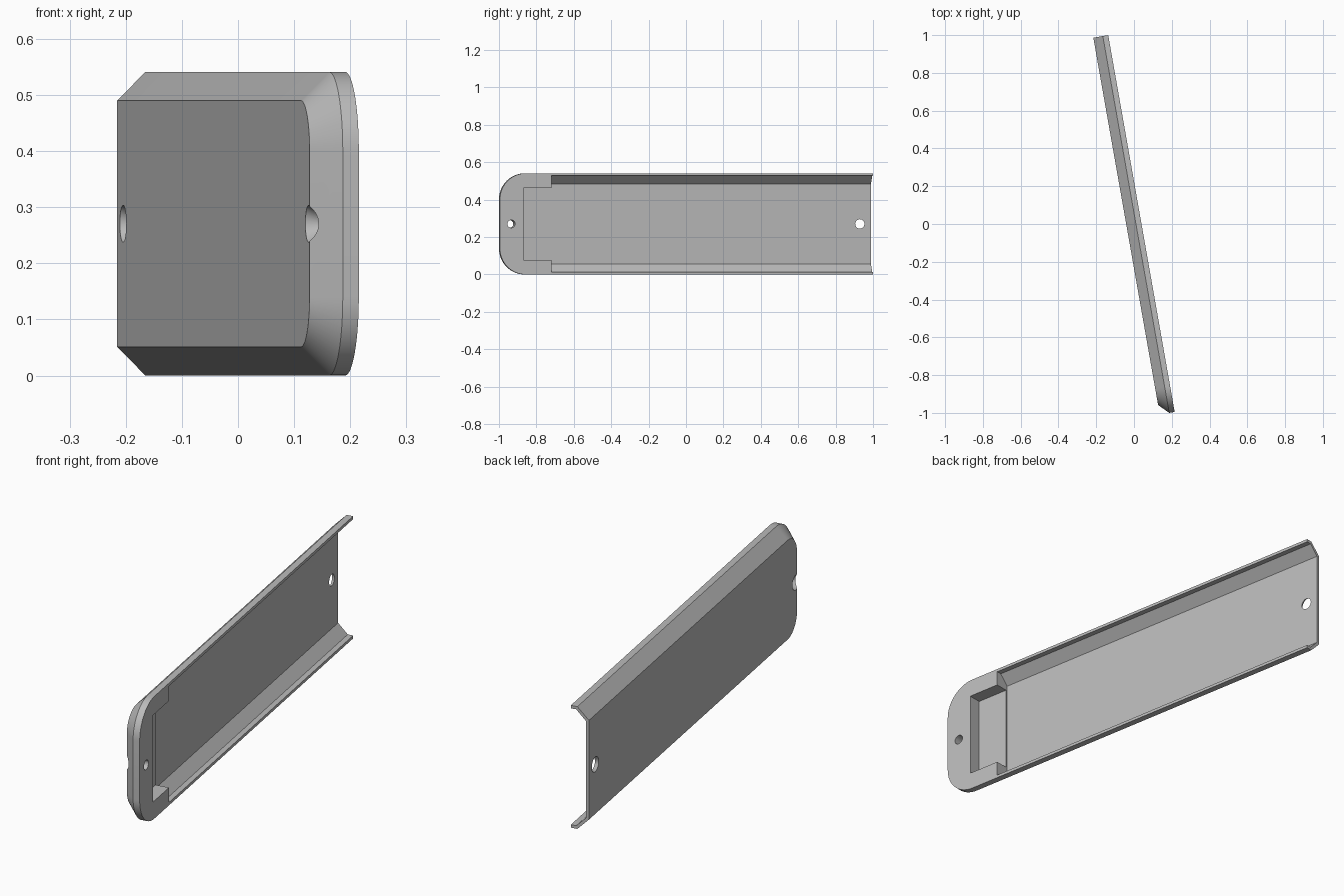
import bpy, bmesh, math
from mathutils import Matrix, Vector

if "Cube" in bpy.data.objects:
    bpy.data.objects.remove(bpy.data.objects["Cube"], do_unlink=True)

LENGTH, HEIGHT, DEPTH = 2.026, 0.541, 0.08
BEVEL, RADIUS, WALL = 0.051, 0.14, 0.0132
HALF, END = HEIGHT / 2, LENGTH / 2

grey = bpy.data.materials.new("plain_grey")
grey.use_nodes = True
grey.diffuse_color = (0.5, 0.5, 0.5, 1)
grey.node_tree.nodes["Principled BSDF"].inputs["Base Color"].default_value = grey.diffuse_color


def loft(name, rings):
    """Closed solid through matching rings of points."""
    bm = bmesh.new()
    loops = [[bm.verts.new(p) for p in ring] for ring in rings]
    n = len(loops[0])
    for a, b in zip(loops, loops[1:]):
        for i in range(n):
            j = (i + 1) % n
            bm.faces.new((a[i], a[j], b[j], b[i]))
    bm.faces.new(loops[0])
    bm.faces.new(loops[-1])
    bmesh.ops.recalc_face_normals(bm, faces=bm.faces)
    mesh = bpy.data.meshes.new(name)
    bm.to_mesh(mesh)
    bm.free()
    mesh.materials.append(grey)
    obj = bpy.data.objects.new(name, mesh)
    bpy.context.collection.objects.link(obj)
    return obj


def outline(x, inset, steps=16):
    """Outline with a square back end and two rounded front corners."""
    pts = [(x, END, HALF - inset)]
    r = RADIUS - inset
    for side, start in ((1, 90), (-1, 180)):
        for i in range(steps + 1):
            a = math.radians(start + 90 * i / steps)
            pts.append((x, -END + RADIUS + r * math.cos(a),
                        side * (HALF - RADIUS) + r * math.sin(a)))
    pts.append((x, END, inset - HALF))
    return pts


def prism(name, profile, y0, y1):
    """Half profile of (x, z), mirrored in z and extruded along y."""
    full = profile + [(x, -z) for x, z in reversed(profile)]
    return loft(name, [[(x, y, z) for x, z in full] for y in (y0, y1)])


def hole(name, y):
    """Countersunk screw hole, wide at the outer face."""
    stages = ((-0.01, 0.039), (0.02, 0.021), (DEPTH + 0.02, 0.021))
    angles = [math.tau * i / 32 for i in range(32)]
    return loft(name, [[(x, y + r * math.cos(a), r * math.sin(a)) for a in angles]
                       for x, r in stages])


# Shell with bevelled outer face
cover = loft("channel_cover", [outline(0, BEVEL), outline(BEVEL, 0), outline(DEPTH, 0)])

# Channel, end pocket and screw holes
top = DEPTH + 0.02
cutters = [
    prism("channel_cutter", [(WALL, 0.2145), (0.0562, 0.2575), (top, 0.2575)], -0.734, END + 0.1),
    prism("pocket_cutter", [(0.02, 0.192), (top, 0.192)], -0.886, -0.6),
    hole("back_hole_cutter", END - 0.06),
    hole("front_hole_cutter", 0.062 - END),
]
bpy.ops.object.select_all(action='DESELECT')
bpy.context.view_layer.objects.active = cover
cover.select_set(True)
for cutter in cutters:
    cutter.hide_render = True
    mod = cover.modifiers.new("cut", 'BOOLEAN')
    mod.operation, mod.solver, mod.object = 'DIFFERENCE', 'EXACT', cutter
    bpy.ops.object.modifier_apply(modifier=mod.name)
    bpy.data.objects.remove(cutter, do_unlink=True)

# Turn and place the finished cover
cover.data.transform(Matrix.Translation((0, -0.0044, HALF))
                     @ Matrix.Rotation(math.radians(10), 4, 'Z')
                     @ Matrix.Translation((-DEPTH / 2, 0, 0)))
bpy.ops.object.shade_smooth_by_angle(angle=math.radians(25))
